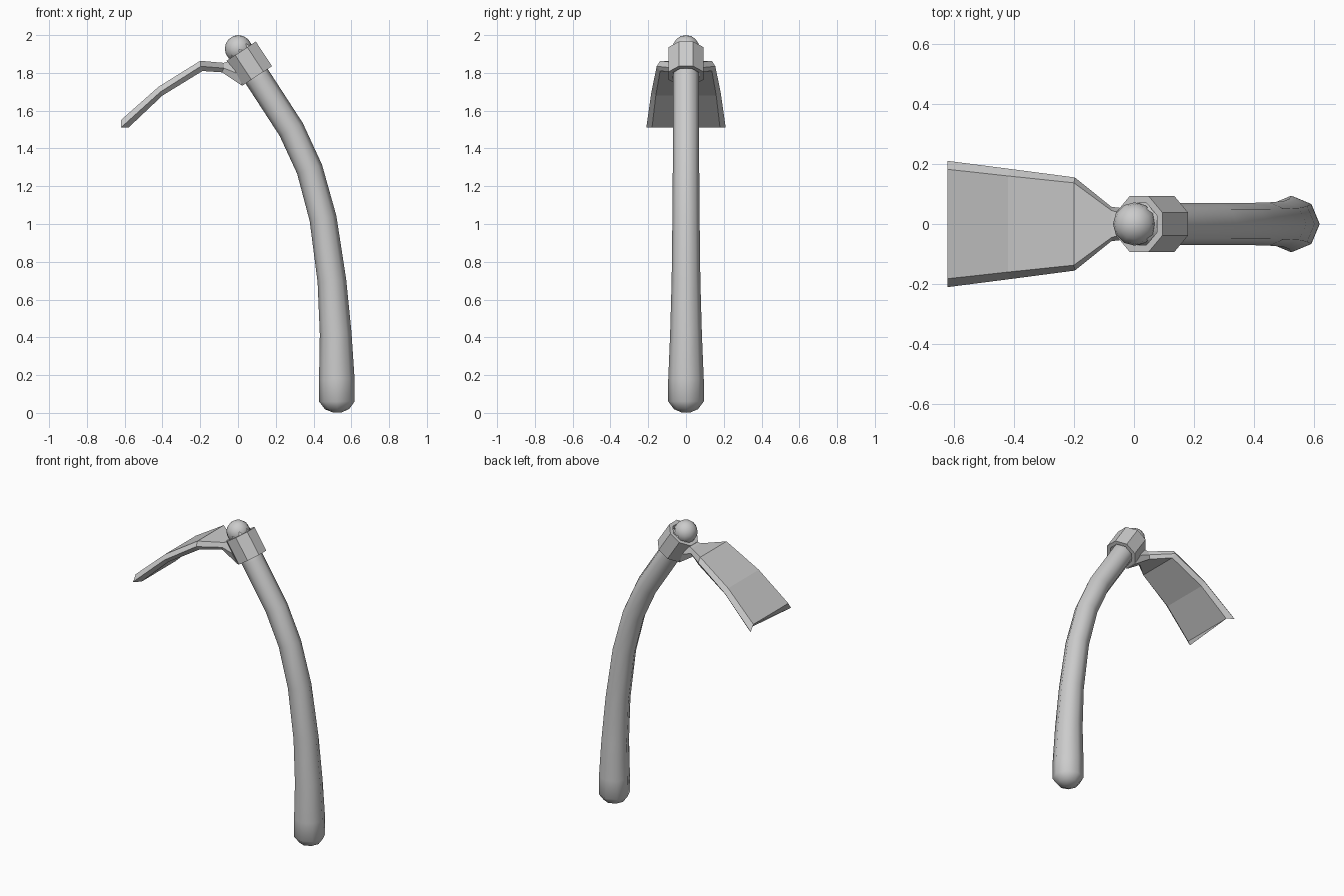
import bpy, bmesh, math
from mathutils import Vector

cube = bpy.data.objects.get("Cube")
if cube:
    bpy.data.objects.remove(cube)

grey = bpy.data.materials.new("plain_grey")
grey.use_nodes = True
COLOUR = (0.6, 0.6, 0.6, 1)
grey.diffuse_color = COLOUR
grey.node_tree.nodes["Principled BSDF"].inputs["Base Color"].default_value = COLOUR


def finish(name, bm, smooth=False):
    bmesh.ops.recalc_face_normals(bm, faces=bm.faces)
    mesh = bpy.data.meshes.new(name)
    bm.to_mesh(mesh)
    bm.free()
    mesh.materials.append(grey)
    for p in mesh.polygons:
        p.use_smooth = smooth
    obj = bpy.data.objects.new(name, mesh)
    bpy.context.collection.objects.link(obj)
    return obj


def loft(bm, sections, capped=True, closed=False):
    """Skin a list of equally long rings of points."""
    rings = [[bm.verts.new(p) for p in s] for s in sections]
    pairs = list(zip(rings, rings[1:]))
    if closed:
        pairs.append((rings[-1], rings[0]))
    for a, b in pairs:
        n = len(a)
        for i in range(n):
            j = (i + 1) % n
            bm.faces.new((a[i], a[j], b[j], b[i]))
    if capped and not closed:
        bm.faces.new(rings[0])
        bm.faces.new(rings[-1])
    return rings


def ring(centre, axis, radius, offset=0.0, sides=8):
    """Ring around an axis that lies in the xz plane."""
    u = Vector((axis.z, 0, -axis.x))
    v = Vector((0, 1, 0))
    angles = [math.tau * (i + offset) / sides for i in range(sides)]
    return [centre + radius * (u * math.cos(a) + v * math.sin(a)) for a in angles]


# Handle: curved shaft, thicker at the grip, rounded at both ends
path = [(0.525, 0.003, 0.025), (0.525, 0.02, 0.064), (0.524, 0.06, 0.094),
        (0.523, 0.18, 0.094), (0.517, 0.42, 0.084), (0.497, 0.7, 0.076),
        (0.45, 1.03, 0.072), (0.379, 1.29, 0.07), (0.282, 1.5, 0.07),
        (0.11, 1.765, 0.07), (0.003, 1.928, 0.07)]
points = [Vector((x, 0, z)) for x, z, r in path]
sections = []
for i, p in enumerate(points):
    axis = (points[min(i + 1, len(points) - 1)] - points[max(i - 1, 0)]).normalized()
    sections.append(ring(p, axis, path[i][2]))
bm = bmesh.new()
loft(bm, sections)
finish("handle", bm, True)

# Rounded knob closing the top of the handle
bm = bmesh.new()
bmesh.ops.create_uvsphere(bm, u_segments=12, v_segments=8, radius=0.072)
bmesh.ops.translate(bm, verts=bm.verts, vec=(0.002, 0, 1.928))
finish("handle_knob", bm, True)

# Collar: eight-sided tube around the handle
bm = bmesh.new()
axis = Vector((-0.55, 0, 0.835)).normalized()
centre = Vector((0.06, 0, 1.85))
low, high = centre - axis * 0.078, centre + axis * 0.078
loft(bm, [ring(low, axis, 0.1, 0.5), ring(high, axis, 0.1, 0.5),
          ring(high, axis, 0.076, 0.5), ring(low, axis, 0.076, 0.5)], closed=True)
finish("collar", bm)


# Blade: six-sided sections with bevelled rims, from the collar to the cutting edge
def blade_section(top, rim, under):
    (tx, tz, ty), (rx, rz, ry), (ux, uz, uy) = top, rim, under
    return [(tx, -ty, tz), (tx, ty, tz), (rx, ry, rz),
            (ux, uy, uz), (ux, -uy, uz), (rx, -ry, rz)]


bm = bmesh.new()
loft(bm, [
    blade_section((-0.04, 1.865, 0.035), (-0.01, 1.80, 0.05), (0.025, 1.73, 0.035)),
    blade_section((-0.075, 1.853, 0.045), (-0.075, 1.825, 0.057), (-0.085, 1.803, 0.045)),
    blade_section((-0.2, 1.864, 0.137), (-0.197, 1.835, 0.155), (-0.188, 1.81, 0.137)),
    blade_section((-0.42, 1.727, 0.16), (-0.41, 1.70, 0.183), (-0.4, 1.68, 0.16)),
    blade_section((-0.62, 1.55, 0.182), (-0.62, 1.51, 0.21), (-0.58, 1.51, 0.18)),
])
finish("blade", bm)
